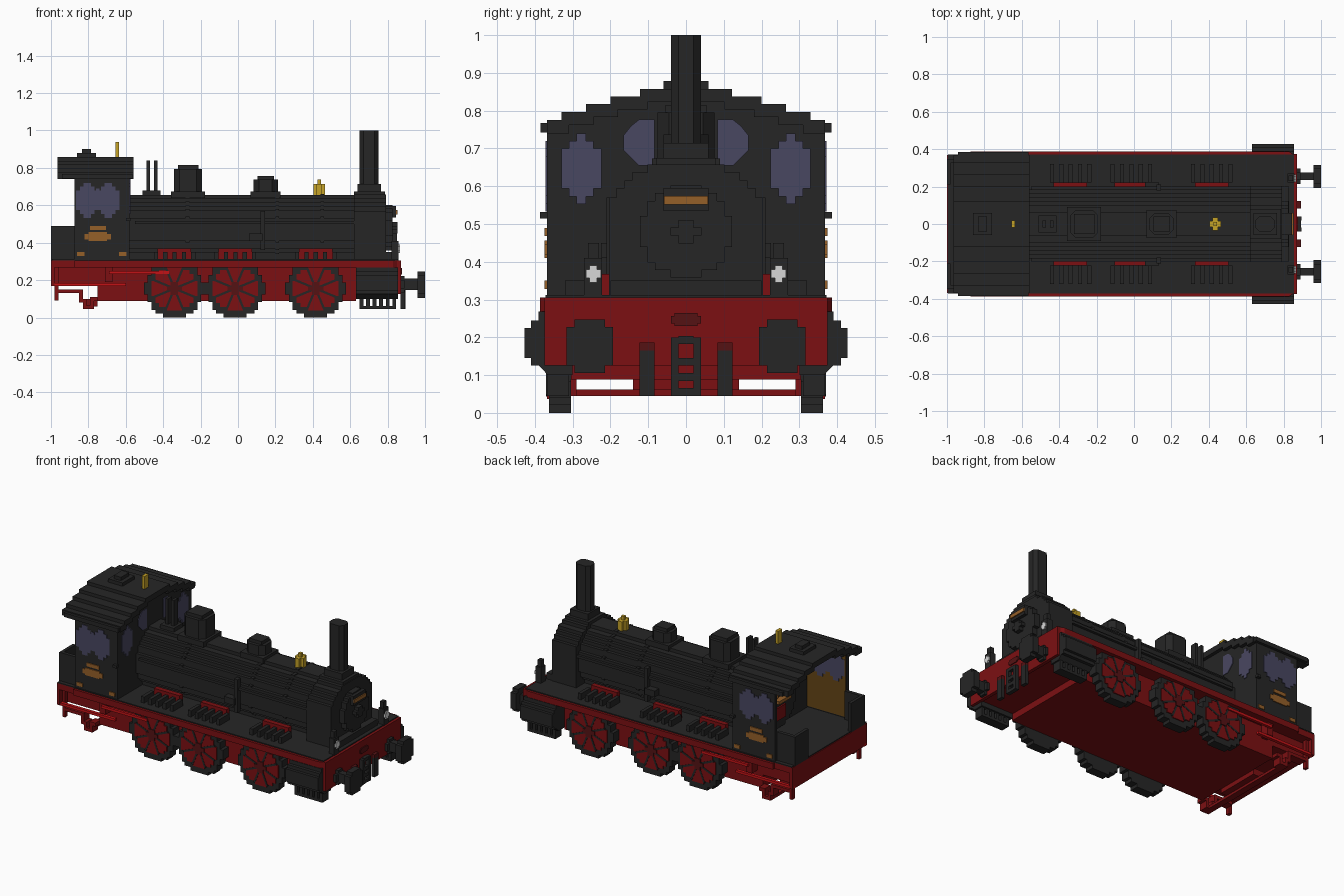
import bpy, bmesh, math

cube = bpy.data.objects.get("Cube")
if cube:
    bpy.data.objects.remove(cube, do_unlink=True)

V = 0.0204  # block size


def material(name, r, g, b):
    m = bpy.data.materials.new(name)
    m.use_nodes = True
    m.diffuse_color = (r, g, b, 1)
    bsdf = next(n for n in m.node_tree.nodes if n.type == 'BSDF_PRINCIPLED')
    bsdf.inputs["Base Color"].default_value = (r, g, b, 1)
    bsdf.inputs["Roughness"].default_value = 0.8
    return m


BLACK = material("soot black", 0.019, 0.019, 0.019)
RED = material("frame red", 0.20, 0.005, 0.006)
BRIGHT = material("bright red", 0.55, 0.006, 0.008)
DARK = material("dark red", 0.09, 0.006, 0.007)
GLASS = material("window violet", 0.066, 0.063, 0.120)
ORANGE = material("plate orange", 0.30, 0.115, 0.022)
GOLD = material("brass gold", 0.56, 0.36, 0.02)
WHITE = material("lamp white", 0.68, 0.68, 0.68)
BROWN = material("cab brown", 0.13, 0.06, 0.008)


def prism(name, axis, outlines, a0, a1, mat, mirror=False):
    """Extrude outlines along an axis; optionally repeat on the other side."""
    bm = bmesh.new()
    for s in ((1, -1) if mirror else (1,)):
        for pts in outlines:
            def place(u, v, a):
                x, y, z = {'x': (a, u, v), 'y': (u, a, v), 'z': (u, v, a)}[axis]
                return bm.verts.new((x, y * s, z))
            lo = [place(u, v, a0) for u, v in pts]
            hi = [place(u, v, a1) for u, v in pts]
            bm.faces.new(lo)
            bm.faces.new(hi)
            for i in range(len(pts)):
                j = (i + 1) % len(pts)
                bm.faces.new((lo[i], lo[j], hi[j], hi[i]))
    bmesh.ops.recalc_face_normals(bm, faces=bm.faces)
    me = bpy.data.meshes.new(name)
    bm.to_mesh(me)
    bm.free()
    me.materials.append(mat)
    ob = bpy.data.objects.new(name, me)
    bpy.context.scene.collection.objects.link(ob)
    return ob


def rect(u0, u1, v0, v1):
    return [(u0, v0), (u1, v0), (u1, v1), (u0, v1)]


def box(name, x0, x1, y0, y1, z0, z1, mat, mirror=False):
    return prism(name, 'x', [rect(y0, y1, z0, z1)], x0, x1, mat, mirror)


def stepped(cu, rows):
    """Symmetric stair-step outline from (half width, bottom, top) rows."""
    right = [p for h, b, t in rows for p in ((cu + h, b), (cu + h, t))]
    left = [(2 * cu - u, v) for u, v in reversed(right)]
    pts = []
    for p in right + left:
        if not pts or p != pts[-1]:
            pts.append(p)
    return pts


def disc(cu, cv, r, step=V):
    n = round(2 * r / step)
    rows = []
    for i in range(n):
        b = -r + 2 * r * i / n
        mid = b + r / n
        h = max(step, round(math.sqrt(r * r - mid * mid) / step) * step)
        rows.append((h, cv + b, cv + b + 2 * r / n))
    return stepped(cu, rows)


def pane(cu, h, z0, z1):
    return stepped(cu, [(h - 2 * V, z0, z0 + V), (h - V, z0 + V, z0 + 2 * V), (h, z0 + 2 * V, z1 - 2 * V),
                        (h - V, z1 - 2 * V, z1 - V), (h - 2 * V, z1 - V, z1)])


# Frame, running board and beams
box("main_frame", -0.75, 0.63, -0.305, 0.305, 0.088, 0.29, RED)
box("front_frame", 0.63, 0.85, -0.305, 0.305, 0.13, 0.29, RED)
box("rear_frame", -0.98, -0.75, -0.305, 0.305, 0.17, 0.29, RED)
deck = [(-1, -0.37), (-0.875, -0.37), (-0.875, -0.387), (0.83, -0.387), (0.87, -0.36)]
deck += [(x, -y) for x, y in reversed(deck)]
prism("running_board_edge", 'z', [deck], 0.268, 0.306, RED)
box("running_board_top", -0.995, 0.855, -0.372, 0.372, 0.306, 0.312, BLACK)
box("front_beam", 0.85, 0.872, -0.375, 0.375, 0.125, 0.306, RED)
box("rear_beam", -1.0, -0.98, -0.37, 0.37, 0.17, 0.27, RED)

# Wheels: rim, red disc, dark spokes and hub
WHEELS = (-0.34, -0.015, 0.415)
for i, x in enumerate(WHEELS):
    n = f"wheel_{i + 1}"
    prism(n + "_rim", 'y', [disc(x, 0.155, 0.155)], 0.305, 0.362, BLACK, True)
    prism(n + "_disc", 'y', [disc(x, 0.155, 0.118)], 0.362, 0.368, RED, True)
    spokes = []
    for k in range(4):
        a = math.pi * (k + 0.5) / 4
        c, s, w, l = math.cos(a), math.sin(a), 0.006, 0.118
        spokes.append([(x + c * p - s * q, 0.155 + s * p + c * q)
                       for p, q in ((-l, -w), (l, -w), (l, w), (-l, w))])
    prism(n + "_spokes", 'y', spokes, 0.362, 0.370, BLACK, True)
    prism(n + "_hub", 'y', [disc(x, 0.155, 0.035)], 0.362, 0.374, DARK, True)
    # Spring above each wheel: red plate with black slats
    box(f"spring_plate_{i + 1}", x - 0.09, x + 0.09, 0.19, 0.222, 0.31, 0.368, RED, True)
    slats = [rect(x - 0.11 + k * 0.05, x - 0.088 + k * 0.05, 0.222, 0.32) for k in range(5)]
    prism(f"spring_slats_{i + 1}", 'z', slats, 0.31, 0.35, BLACK, True)

# Cylinders
prism("cylinder", 'x', [[(0.30, 0.10), (0.365, 0.10), (0.39, 0.125), (0.41, 0.125), (0.41, 0.145), (0.428, 0.145),
      (0.428, 0.225), (0.41, 0.225), (0.41, 0.245), (0.39, 0.245), (0.39, 0.268), (0.30, 0.268)]],
      0.63, 0.855, BLACK, True)
box("cylinder_foot", 0.65, 0.845, 0.31, 0.368, 0.045, 0.062, BLACK, True)
prism("cylinder_cocks", 'y', [rect(0.65 + k * 0.035, 0.67 + k * 0.035, 0.06, 0.102) for k in range(6)],
      0.31, 0.368, BLACK, True)

# Buffers
prism("buffer_stem", 'x', [disc(0.255, 0.178, 0.03)], 0.87, 0.97, BLACK, True)
prism("buffer_collar", 'x', [disc(0.255, 0.178, 0.045)], 0.87, 0.89, BLACK, True)
prism("buffer_head", 'x', [disc(0.255, 0.176, 0.071)], 0.96, 1.0, BLACK, True)

# Front coupling
box("coupling_side", 0.87, 0.896, 0.02, 0.04, 0.045, 0.2, BLACK, True)
for k, z in enumerate((0.045, 0.085, 0.125, 0.183)):
    box(f"coupling_link_{k + 1}", 0.87, 0.894, -0.02, 0.02, z, z + V, BLACK)
box("hose", 0.87, 0.892, 0.083, 0.123, 0.045, 0.165, BLACK, True)
box("hose_cap", 0.87, 0.892, 0.083, 0.123, 0.165, 0.186, DARK, True)
prism("coupling_plate", 'x', [stepped(0, [(0.03, 0.23, 0.237), (0.04, 0.237, 0.257), (0.03, 0.257, 0.264)])],
      0.87, 0.878, DARK)

# Rear steps and brake rods
box("upper_rod", -0.69, -0.37, 0.36, 0.376, 0.232, 0.248, BRIGHT, True)
box("lower_rod", -1.0, -0.6, 0.345, 0.365, 0.168, 0.184, BRIGHT, True)
box("rod_bracket", -0.71, -0.67, 0.30, 0.36, 0.19, 0.268, RED, True)
box("rear_post", -0.98, -0.96, 0.32, 0.345, 0.09, 0.27, RED, True)
prism("rear_step", 'y', [[(-0.96, 0.13), (-0.85, 0.13), (-0.85, 0.08), (-0.83, 0.08), (-0.83, 0.045), (-0.77, 0.045),
      (-0.77, 0.088), (-0.75, 0.088), (-0.75, 0.11), (-0.79, 0.11), (-0.79, 0.065), (-0.81, 0.065),
      (-0.81, 0.1), (-0.83, 0.1), (-0.83, 0.15), (-0.96, 0.15)]], 0.29, 0.345, RED, True)
box("rear_cross_bar", -0.83, -0.79, -0.31, 0.31, 0.045, 0.062, RED)
box("rear_coupling", -0.83, -0.75, -0.14, 0.14, 0.06, 0.1, RED)

# Boiler, smokebox and door
prism("boiler", 'x', [disc(0, 0.47, 0.186)], -0.62, 0.64, BLACK)
box("boiler_saddle", -0.6, 0.64, -0.12, 0.12, 0.306, 0.40, BLACK)
prism("smokebox", 'x', [stepped(0, [(0.204, 0.306, 0.57), (0.184, 0.57, 0.595), (0.163, 0.595, 0.615),
      (0.143, 0.615, 0.636), (0.102, 0.636, 0.657)])], 0.62, 0.79, BLACK)
prism("smokebox_door", 'x', [disc(0, 0.48, 0.122)], 0.79, 0.825, BLACK)
prism("door_boss", 'x', [disc(0, 0.48, 0.031)], 0.82, 0.852, BLACK)
box("door_ledge", 0.79, 0.845, -0.06, 0.06, 0.535, 0.595, BLACK)
box("front_plate", 0.845, 0.852, -0.058, 0.058, 0.552, 0.574, ORANGE)
box("smokebox_base", 0.79, 0.83, -0.2, 0.2, 0.306, 0.35, BLACK)
box("handrail", -0.55, 0.62, 0.184, 0.2, 0.5, 0.516, BLACK, True)
box("feed_pipe", 0.12, 0.145, 0.18, 0.21, 0.36, 0.57, BLACK, True)
box("pump", 0.06, 0.13, 0.18, 0.225, 0.41, 0.45, BLACK, True)
for k, x in enumerate((-0.28, 0.2, 0.44)):
    prism(f"boiler_band_{k + 1}", 'x', [disc(0, 0.47, 0.190)], x, x + V, BLACK)

# Chimney, domes and fittings
box("chimney_base", 0.62, 0.785, -0.08, 0.08, 0.655, 0.675, BLACK)
box("chimney_foot", 0.64, 0.765, -0.06, 0.06, 0.675, 0.715, BLACK)
prism("chimney", 'z', [[(0.65, -0.02), (0.67, -0.04), (0.73, -0.04), (0.75, -0.02),
      (0.75, 0.02), (0.73, 0.04), (0.67, 0.04), (0.65, 0.02)]], 0.715, 1.0, BLACK)
for name, x, w, h, z in (("steam_dome", -0.267, 0.075, 0.075, 0.815), ("sand_dome", 0.148, 0.065, 0.06, 0.757)):
    box(name + "_base", x - w - 0.015, x + w + 0.015, -h - 0.015, h + 0.015, 0.64, 0.674, BLACK)
    c = 0.03
    prism(name, 'z', [[(x - w, c - h), (x - w + c, -h), (x + w - c, -h), (x + w, c - h),
          (x + w, h - c), (x + w - c, h), (x - w + c, h), (x - w, h - c)]], 0.67, z - V, BLACK)
    box(name + "_top", x - w + V, x + w - V, V - h, h - V, z - V, z, BLACK)
box("safety_valve_base", -0.51, -0.415, -0.045, 0.045, 0.64, 0.68, BLACK)
for k, x in enumerate((-0.49, -0.45)):
    box(f"safety_valve_{k + 1}", x, x + V * 0.9, -0.02, 0.02, 0.67, 0.84, BLACK)
box("brass_valve_x", 0.405, 0.465, -0.015, 0.015, 0.65, 0.715, GOLD)
box("brass_valve_y", 0.42, 0.45, -0.035, 0.035, 0.65, 0.715, GOLD)
box("brass_valve_top", 0.425, 0.445, -0.01, 0.01, 0.71, 0.738, GOLD)
box("whistle", -0.655, -0.635, -0.02, 0.02, 0.85, 0.938, GOLD)

# Front lamps
box("lamp_body", 0.82, 0.858, 0.222, 0.27, 0.306, 0.41, BLACK, True)
box("lamp_top", 0.825, 0.85, 0.23, 0.26, 0.41, 0.45, BLACK, True)
prism("lamp_glass", 'x', [disc(0.245, 0.368, 0.0225, 0.01)], 0.858, 0.866, WHITE, True)

# Cab walls, windows and plates
box("cab_side", -0.875, -0.58, 0.345, 0.368, 0.306, 0.77, BLACK, True)
box("cab_side_lining", -0.87, -0.605, 0.339, 0.345, 0.32, 0.76, BROWN, True)
box("cab_rear_side", -1.0, -0.875, 0.325, 0.347, 0.306, 0.49, BLACK, True)
box("cab_rear_panel", -1.0, -0.98, 0.21, 0.347, 0.306, 0.49, BLACK, True)
ROOF = [(0.368, 0.74, 0.775), (0.33, 0.775, 0.797), (0.265, 0.797, 0.818), (0.2, 0.818, 0.838), (0.122, 0.838, 0.858)]
prism("cab_front", 'x', [stepped(0, [(0.368, 0.306, 0.76)] + [(h - 0.01, b - 0.015, t - 0.015) for h, b, t in ROOF[1:]])],
      -0.605, -0.58, BLACK)
outer = [p for h, b, t in ROOF for p in ((h, b), (h, t))]
inner = [(u - 0.02, v - 0.035) for u, v in outer[1:]]
inner[0] = (0.348, 0.74)
half = outer + [(-u, v) for u, v in reversed(outer)]
half += [(-u, v) for u, v in inner] + list(reversed(inner))
prism("cab_roof", 'x', [half], -0.965, -0.558, BLACK)
box("roof_eave", -0.94, -0.565, 0.366, 0.385, 0.742, 0.768, BLACK, True)
box("roof_vent", -0.86, -0.76, -0.06, 0.06, 0.85, 0.879, BLACK)
box("roof_vent_cap", -0.835, -0.785, -0.04, 0.04, 0.879, 0.9, BLACK)
prism("side_windows", 'y', [pane(-0.806, 0.06, 0.533, 0.72), pane(-0.694, 0.06, 0.533, 0.72),
      rect(-0.76, -0.74, 0.575, 0.69)], 0.336, 0.372, GLASS, True)
prism("outer_front_windows", 'x', [pane(0.277, 0.053, 0.553, 0.74)], -0.609, -0.576, GLASS, True)
prism("inner_front_windows", 'x', [[(0.083, 0.655), (0.125, 0.655), (0.145, 0.675), (0.165, 0.695), (0.165, 0.735),
      (0.145, 0.76), (0.125, 0.776), (0.083, 0.776)]], -0.609, -0.576, GLASS, True)
box("cab_handle", -0.6, -0.575, 0.366, 0.387, 0.515, 0.532, BLACK, True)
prism("cab_plates", 'y', [stepped(-0.75, [(0.05, 0.41, 0.418), (0.07, 0.418, 0.447), (0.05, 0.447, 0.456)]),
      rect(-0.79, -0.705, 0.468, 0.49), rect(-0.86, -0.82, 0.328, 0.35), rect(-0.635, -0.595, 0.328, 0.35)],
      0.368, 0.374, ORANGE, True)

# Cab interior
prism("backhead", 'x', [disc(0, 0.49, 0.163)], -0.65, -0.605, BLACK)
box("fire_door", -0.66, -0.65, -0.05, 0.05, 0.38, 0.46, RED)
box("gauges", -0.67, -0.65, 0.04, 0.1, 0.53, 0.59, ORANGE, True)
box("regulator", -0.69, -0.65, -0.06, 0.06, 0.50, 0.52, ORANGE)
box("reverser", -0.72, -0.65, 0.20, 0.24, 0.31, 0.45, RED)
